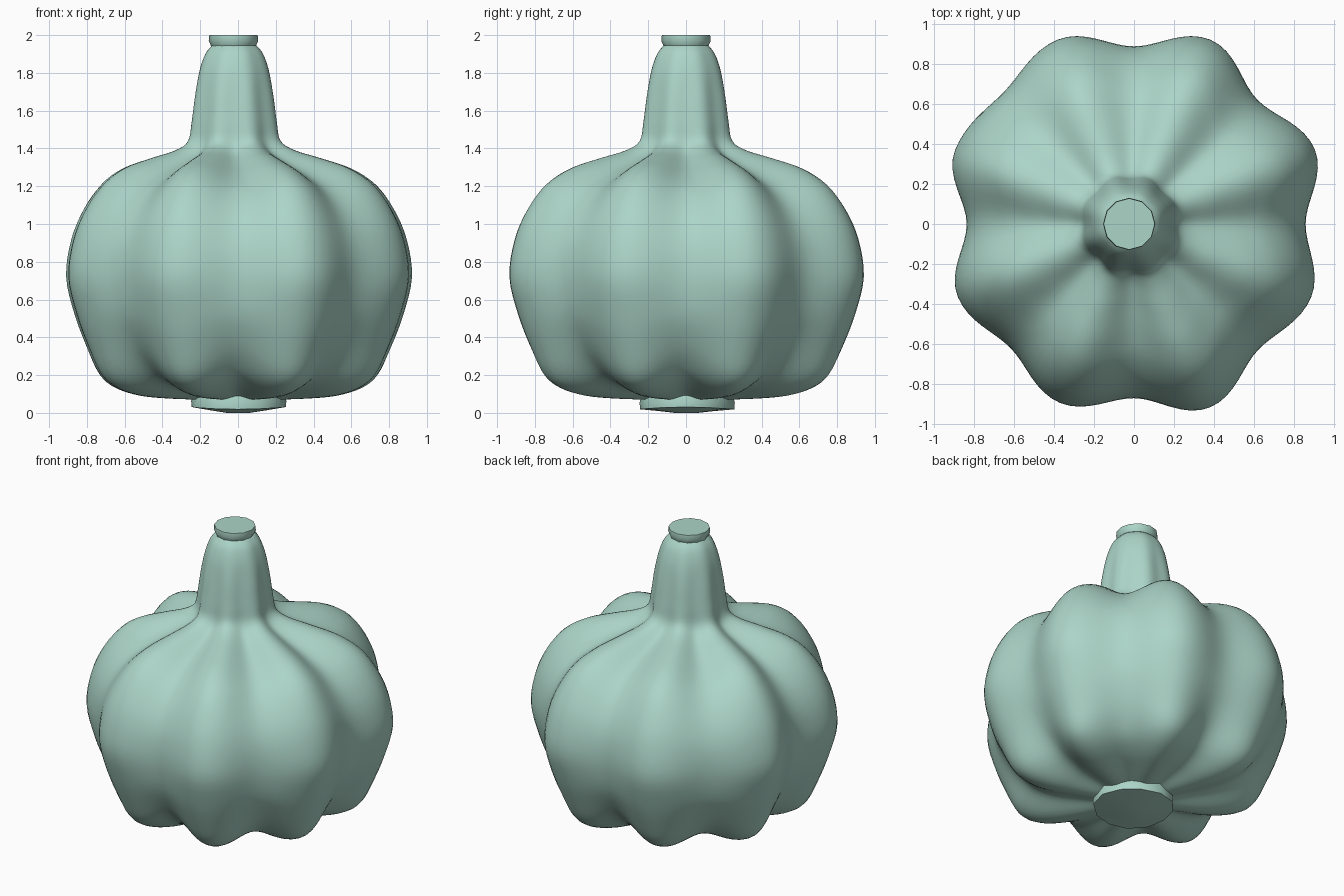
import bpy, bmesh, math

cube = bpy.data.objects.get("Cube")
if cube:
    bpy.data.objects.remove(cube)

SEGMENTS = 128
STEPS = 4

green = bpy.data.materials.new("pale_green")
green.use_nodes = True
green.diffuse_color = (0.41, 0.66, 0.575, 1)
green.node_tree.nodes["Principled BSDF"].inputs["Base Color"].default_value = green.diffuse_color


def smooth_path(points):
    """Catmull-Rom curve through the points."""
    path = []
    last = len(points) - 1
    for i in range(last):
        a, b, c, d = (points[max(0, min(last, i + k))] for k in (-1, 0, 1, 2))
        for s in range(STEPS):
            t = s / STEPS
            path.append([0.5 * (2 * q + (r - p) * t + (2 * p - 5 * q + 4 * r - u) * t * t
                                + (3 * q - p - 3 * r + u) * t ** 3)
                         for p, q, r, u in zip(a, b, c, d)])
    path.append(list(points[-1]))
    return path


def lathe(name, rings, segments, place, sharp_angle):
    """Join rings placed by place(ring, angle), closing both ends."""
    bm = bmesh.new()
    loops = [[bm.verts.new(place(ring, math.tau * i / segments)) for i in range(segments)]
             for ring in rings]
    for low, high in zip(loops, loops[1:]):
        for i in range(segments):
            j = (i + 1) % segments
            bm.faces.new((low[i], low[j], high[j], high[i]))
    bm.faces.new(loops[0][::-1])
    bm.faces.new(loops[-1])
    mesh = bpy.data.meshes.new(name)
    bm.to_mesh(mesh)
    bm.free()
    mesh.materials.append(green)
    obj = bpy.data.objects.new(name, mesh)
    bpy.context.collection.objects.link(obj)
    bpy.ops.object.select_all(action="DESELECT")
    obj.select_set(True)
    bpy.context.view_layer.objects.active = obj
    bpy.ops.object.shade_smooth_by_angle(angle=math.radians(sharp_angle))


# Lobed bulb and stem: ridge radius, ridge height, valley radius, valley height
profile = [
    (0.20, 0.07, 0.18, 0.08), (0.38, 0.075, 0.33, 0.11), (0.56, 0.09, 0.47, 0.14),
    (0.70, 0.13, 0.59, 0.19), (0.79, 0.20, 0.68, 0.27), (0.86, 0.34, 0.76, 0.38),
    (0.93, 0.52, 0.83, 0.53), (0.98, 0.72, 0.86, 0.72), (0.95, 0.92, 0.84, 0.90),
    (0.88, 1.08, 0.77, 1.05), (0.78, 1.21, 0.66, 1.17), (0.65, 1.295, 0.53, 1.25),
    (0.48, 1.35, 0.38, 1.32), (0.34, 1.39, 0.28, 1.375), (0.26, 1.44, 0.235, 1.435),
    (0.237, 1.54, 0.222, 1.54), (0.217, 1.68, 0.205, 1.68), (0.19, 1.81, 0.184, 1.81),
    (0.157, 1.90, 0.153, 1.90), (0.12, 1.945, 0.118, 1.945),
]

# Uneven size of each valley and lobe in turn, starting at +x
uneven = [1.0, 1.0, 1.02, 1.02, 1.035, 1.02, 1.08, 0.99,
          0.975, 0.975, 1.02, 0.99, 1.015, 1.015, 1.03, 0.98]


def place_bulb(ring, angle):
    step = angle / math.tau * len(uneven)
    i = int(step)
    blend = 0.5 - 0.5 * math.cos(math.pi * (step - i))
    ridge = blend if i % 2 == 0 else 1 - blend
    size = uneven[i] + (uneven[(i + 1) % len(uneven)] - uneven[i]) * blend
    r = ring[2] + (ring[0] - ring[2]) * ridge
    z = ring[3] + (ring[1] - ring[3]) * ridge
    stem = min(1, max(0, (z - 1.2) / 0.25))
    r *= size + (1 - size) * stem
    return (r * math.cos(angle) - 0.02 * stem, r * math.sin(angle), z)


lathe("bulb_and_stem", smooth_path(profile), SEGMENTS, place_bulb, 60)


# Cut lip at the top of the stem
def place_lip(ring, angle):
    return (ring[0] * math.cos(angle) - 0.024, ring[0] * math.sin(angle), ring[1])


lathe("stem_lip", [(0.115, 1.93), (0.122, 1.95), (0.131, 1.97), (0.128, 2.0)], 12, place_lip, 50)


# Uneven root plate underneath
def place_root(ring, angle):
    wobble = 1 + 0.03 * math.cos(3 * angle + 1)
    return (ring[0] * wobble * math.cos(angle), ring[0] * wobble * math.sin(angle),
            ring[1] + ring[2] * math.cos(2 * angle))


lathe("root_plate", [(0.06, 0, 0), (0.15, 0.012, 0.002), (0.25, 0.025, 0.006),
                     (0.252, 0.06, 0.005), (0.24, 0.10, 0)], 12, place_root, 40)
